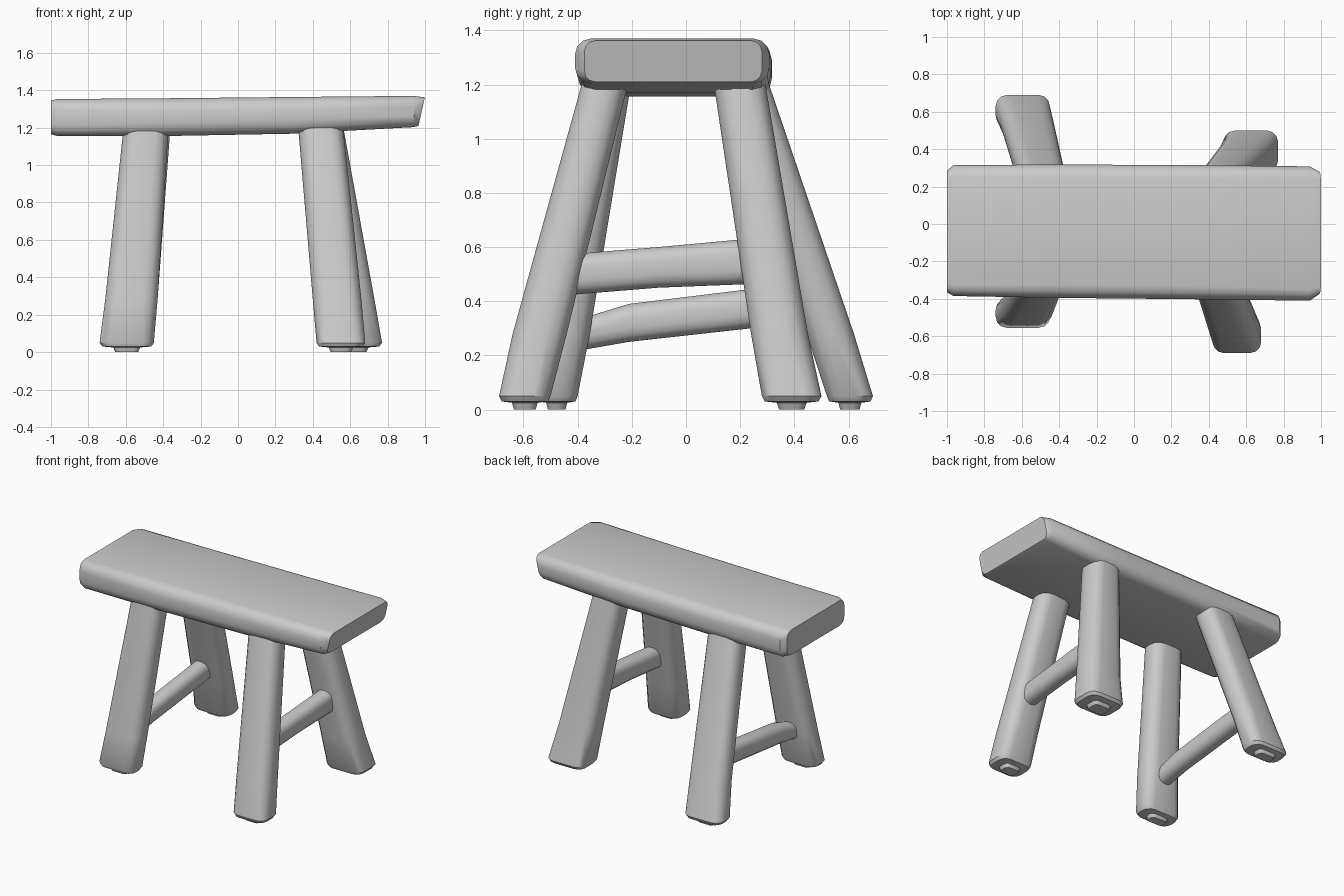
import bpy, bmesh, math

if "Cube" in bpy.data.objects:
    bpy.data.objects.remove(bpy.data.objects["Cube"])


def ring(axis, pos, u0, u1, v0, v1, r, tilt=0.0):
    """Rounded rectangle across an axis; tilt leans the section along the axis."""
    ru, rv = min(r, (u1 - u0) / 2.1), min(r, (v1 - v0) / 2.1)
    corners = [(u1 - ru, v1 - rv), (u0 + ru, v1 - rv), (u0 + ru, v0 + rv), (u1 - ru, v0 + rv)]
    pts = []
    for q, (cu, cv) in enumerate(corners):
        for k in range(4):
            a = math.pi / 2 * (q + k / 3)
            u, v = cu + ru * math.cos(a), cv + rv * math.sin(a)
            p = pos + tilt * ((v - v0) / (v1 - v0) - 0.5)
            pts.append({'x': (p, u, v), 'y': (u, p, v), 'z': (u, v, p)}[axis])
    return pts


def loft(name, rings):
    bm = bmesh.new()
    loops = [[bm.verts.new(p) for p in r] for r in rings]
    n = len(loops[0])
    for a, b in zip(loops, loops[1:]):
        for i in range(n):
            bm.faces.new((a[i], a[(i + 1) % n], b[(i + 1) % n], b[i]))
    bm.faces.new(loops[0])
    bm.faces.new(loops[-1])
    bmesh.ops.recalc_face_normals(bm, faces=bm.faces)
    mesh = bpy.data.meshes.new(name)
    bm.to_mesh(mesh)
    bm.free()
    ob = bpy.data.objects.new(name, mesh)
    bpy.context.collection.objects.link(ob)
    bpy.ops.object.select_all(action='DESELECT')
    ob.select_set(True)
    bpy.context.view_layer.objects.active = ob
    bpy.ops.object.shade_smooth_by_angle(angle=math.radians(35))
    return ob


# Seat: a hewn plank, slightly higher and thinner at the right end
loft("seat", [
    ring('x', -1.00, -0.365, 0.285, 1.165, 1.345, 0.05),
    ring('x', -0.965, -0.385, 0.315, 1.155, 1.353, 0.06),
    ring('x', -0.40, -0.395, 0.318, 1.155, 1.357, 0.07),
    ring('x', 0.30, -0.402, 0.315, 1.168, 1.364, 0.07),
    ring('x', 0.94, -0.410, 0.308, 1.203, 1.370, 0.06),
    ring('x', 0.982, -0.375, 0.280, 1.210, 1.362, 0.04, tilt=0.034),
])


# Legs: splayed rounded beams, each with a small worn nub under the foot
def leg(name, top, knee, foot):
    x0, x1, y0, y1 = foot
    cx, cy = (x0 + x1) / 2, (y0 + y1) / 2
    hx, hy = (x1 - x0) / 2, (y1 - y0) / 2

    def scaled(z, s):
        return ring('z', z, cx - hx * s, cx + hx * s, cy - hy * s, cy + hy * s, 0.06 * s)

    loft(name, [ring('z', 1.22, *top, 0.07), ring('z', 0.28, *knee, 0.075),
                ring('z', 0.05, *foot, 0.06), scaled(0.03, 0.9),
                scaled(0.025, 0.5), scaled(0.0, 0.42)])


leg("front_left_leg", (-0.61, -0.37, -0.37, -0.20), (-0.71, -0.43, -0.53, -0.355),
    (-0.74, -0.45, -0.555, -0.40))
leg("back_left_leg", (-0.61, -0.36, 0.12, 0.30), (-0.71, -0.43, 0.445, 0.62),
    (-0.74, -0.45, 0.52, 0.69))
leg("front_right_leg", (0.32, 0.56, -0.38, -0.21), (0.40, 0.66, -0.64, -0.44),
    (0.42, 0.68, -0.69, -0.50))
leg("back_right_leg", (0.33, 0.56, 0.10, 0.29), (0.45, 0.73, 0.24, 0.45),
    (0.48, 0.77, 0.28, 0.50))

# Stretchers: one thin rail joining each pair of legs
loft("left_stretcher", [
    ring('y', -0.44, -0.63, -0.51, 0.21, 0.32, 0.05),
    ring('y', -0.21, -0.63, -0.51, 0.25, 0.39, 0.05),
    ring('y', 0.24, -0.63, -0.51, 0.30, 0.445, 0.05),
    ring('y', 0.50, -0.63, -0.51, 0.33, 0.475, 0.05),
])
loft("right_stretcher", [
    ring('y', -0.47, 0.47, 0.59, 0.42, 0.57, 0.05),
    ring('y', -0.10, 0.48, 0.60, 0.45, 0.60, 0.05),
    ring('y', 0.28, 0.49, 0.61, 0.465, 0.635, 0.05),
])
